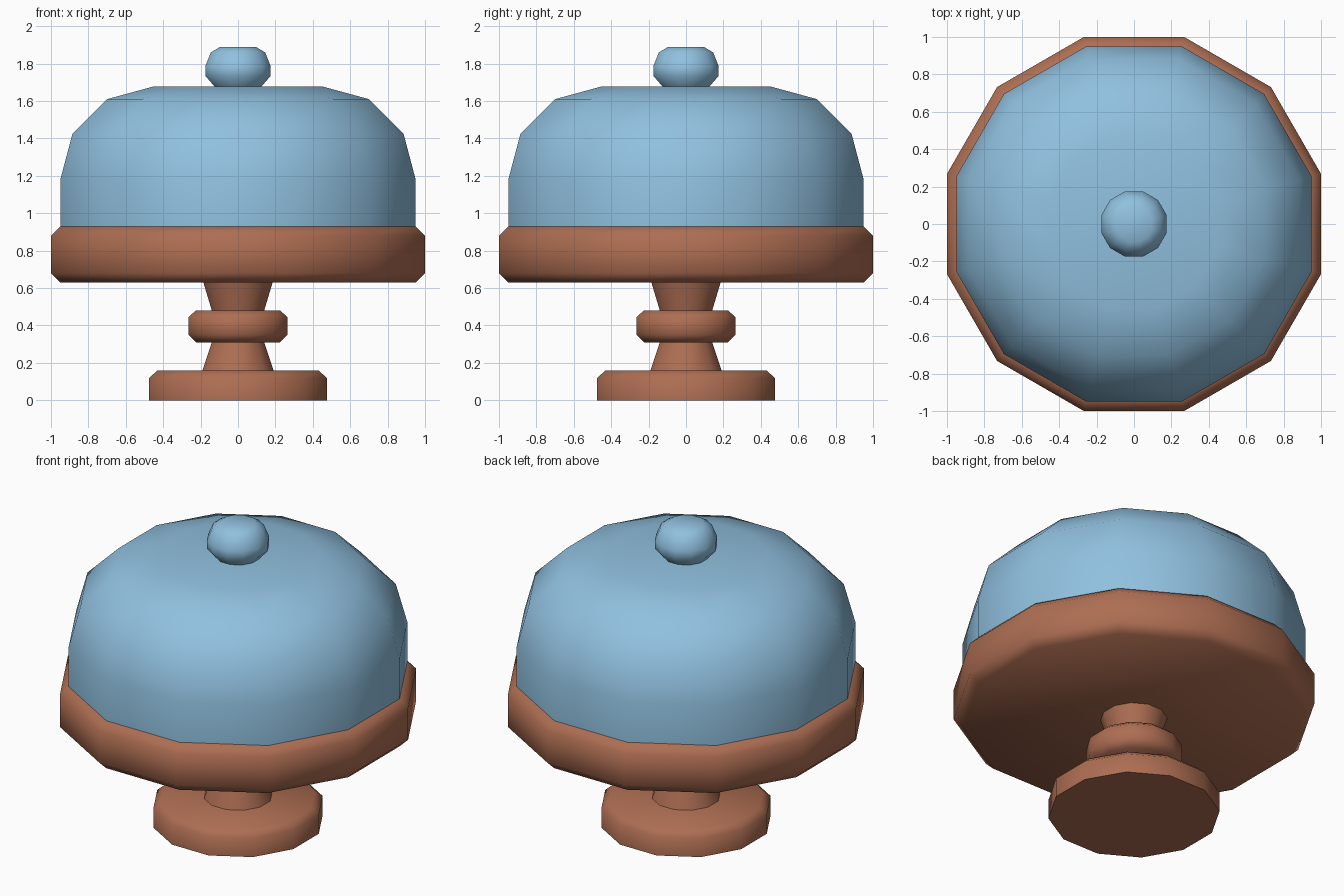
import bpy
import math

if "Cube" in bpy.data.objects:
    bpy.data.objects.remove(bpy.data.objects["Cube"])

SIDES = 12
FLAT = math.cos(math.pi / SIDES)  # profile widths are measured to the flats


def material(name, rgb):
    m = bpy.data.materials.new(name)
    m.diffuse_color = (*rgb, 1.0)
    m.use_nodes = True
    m.node_tree.nodes["Principled BSDF"].inputs["Base Color"].default_value = m.diffuse_color
    return m


def lathe(name, profile, mat, cap_bottom=True, cap_top=True):
    """Turn a (half width, height) profile, listed bottom to top."""
    verts, faces = [], []
    for w, z in profile:
        for i in range(SIDES):
            a = 2 * math.pi * (i + 0.5) / SIDES
            verts.append((w / FLAT * math.cos(a), w / FLAT * math.sin(a), z))
    for r in range(len(profile) - 1):
        for i in range(SIDES):
            j = (i + 1) % SIDES
            lo, hi = r * SIDES, (r + 1) * SIDES
            faces.append((lo + i, lo + j, hi + j, hi + i))
    if cap_bottom:
        faces.append(tuple(reversed(range(SIDES))))
    if cap_top:
        top = (len(profile) - 1) * SIDES
        faces.append(tuple(range(top, top + SIDES)))
    mesh = bpy.data.meshes.new(name)
    mesh.from_pydata(verts, [], faces)
    mesh.materials.append(mat)
    obj = bpy.data.objects.new(name, mesh)
    bpy.context.collection.objects.link(obj)
    bpy.ops.object.select_all(action='DESELECT')
    obj.select_set(True)
    bpy.context.view_layer.objects.active = obj
    bpy.ops.object.shade_smooth_by_angle(angle=math.radians(60))
    return obj


wood = material("brown wood", (0.42, 0.155, 0.085))
glass = material("blue glass", (0.28, 0.53, 0.74))

# Turned stand: foot, waisted stem with a collar, plate
lathe("foot", [(0.475, 0), (0.475, 0.12), (0.43, 0.16)], wood)
lathe("lower_stem", [(0.19, 0.16), (0.14, 0.31)], wood, False, False)
lathe("stem_collar", [(0.225, 0.31), (0.265, 0.35), (0.265, 0.445), (0.225, 0.48)], wood)
lathe("upper_stem", [(0.14, 0.48), (0.185, 0.63)], wood, False, False)
lathe("plate", [(0.95, 0.63), (1.0, 0.68), (1.0, 0.88), (0.95, 0.93)], wood)

# Cover and its knob
lathe("dome_cover", [(0.95, 0.93), (0.95, 1.18), (0.885, 1.425),
                     (0.70, 1.61), (0.455, 1.677)], glass, cap_bottom=False)
lathe("dome_knob", [(0.125, 1.677), (0.175, 1.735), (0.175, 1.785),
                    (0.145, 1.86), (0.095, 1.89)], glass, cap_bottom=False)
